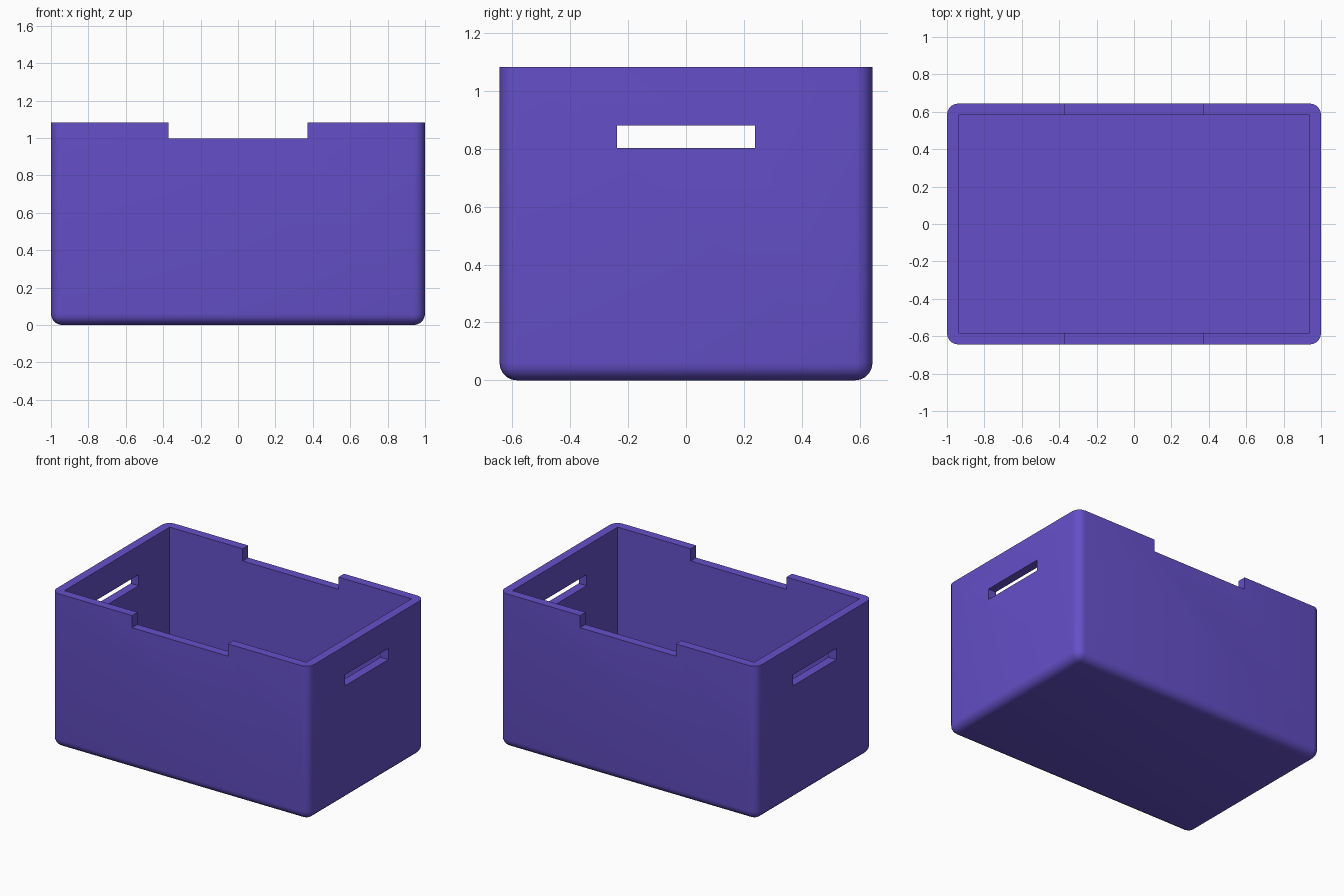
import bpy, bmesh
from mathutils import Matrix, Vector

if "Cube" in bpy.data.objects:
    bpy.data.objects.remove(bpy.data.objects["Cube"])

W, D, H = 1.0, 0.644, 1.083   # half width, half depth, height
T = 0.061                     # wall thickness


def box(name, x, y, z, radius=0):
    """Box from (min, max) ranges; radius rounds the upright and bottom edges."""
    bm = bmesh.new()
    size = Vector((x[1] - x[0], y[1] - y[0], z[1] - z[0]))
    mid = Vector((sum(x), sum(y), sum(z))) / 2
    bmesh.ops.create_cube(bm, size=1, matrix=Matrix.Translation(mid) @ Matrix.Diagonal((*size, 1)))
    if radius:
        edges = [e for e in bm.edges if min(v.co.z for v in e.verts) < mid.z]
        bmesh.ops.bevel(bm, geom=edges, offset=radius, segments=5, profile=0.5, affect='EDGES')
    mesh = bpy.data.meshes.new(name)
    bm.to_mesh(mesh)
    bm.free()
    ob = bpy.data.objects.new(name, mesh)
    bpy.context.collection.objects.link(ob)
    return ob


# Rounded outer body
crate = box("storage_crate", (-W, W), (-D, D), (0, H), radius=0.06)

# Cavity, rim notches front and back, grip slots left and right
cutters = [
    box("cavity_cutter", (-W + T, W - T), (-D + T, D - T), (T, H + 0.2)),
    box("rim_notch_cutter", (-0.372, 0.372), (-1, 1), (0.997, H + 0.3)),
    box("grip_slot_cutter", (-1.5, 1.5), (-0.239, 0.239), (0.803, 0.88)),
]
bpy.context.view_layer.objects.active = crate
for cutter in cutters:
    cutter.hide_render = True
    mod = crate.modifiers.new(cutter.name, 'BOOLEAN')
    mod.operation = 'DIFFERENCE'
    mod.solver = 'EXACT'
    mod.object = cutter
    bpy.ops.object.modifier_apply(modifier=mod.name)
    bpy.data.objects.remove(cutter)

# Purple plastic
mat = bpy.data.materials.new("purple_plastic")
mat.diffuse_color = (0.13, 0.08, 0.58, 1)
mat.use_nodes = True
mat.node_tree.nodes["Principled BSDF"].inputs["Base Color"].default_value = mat.diffuse_color
crate.data.materials.clear()
crate.data.materials.append(mat)

# Smooth rounded edges, crisp cut edges
bpy.ops.object.select_all(action='DESELECT')
crate.select_set(True)
bpy.ops.object.shade_smooth_by_angle()
